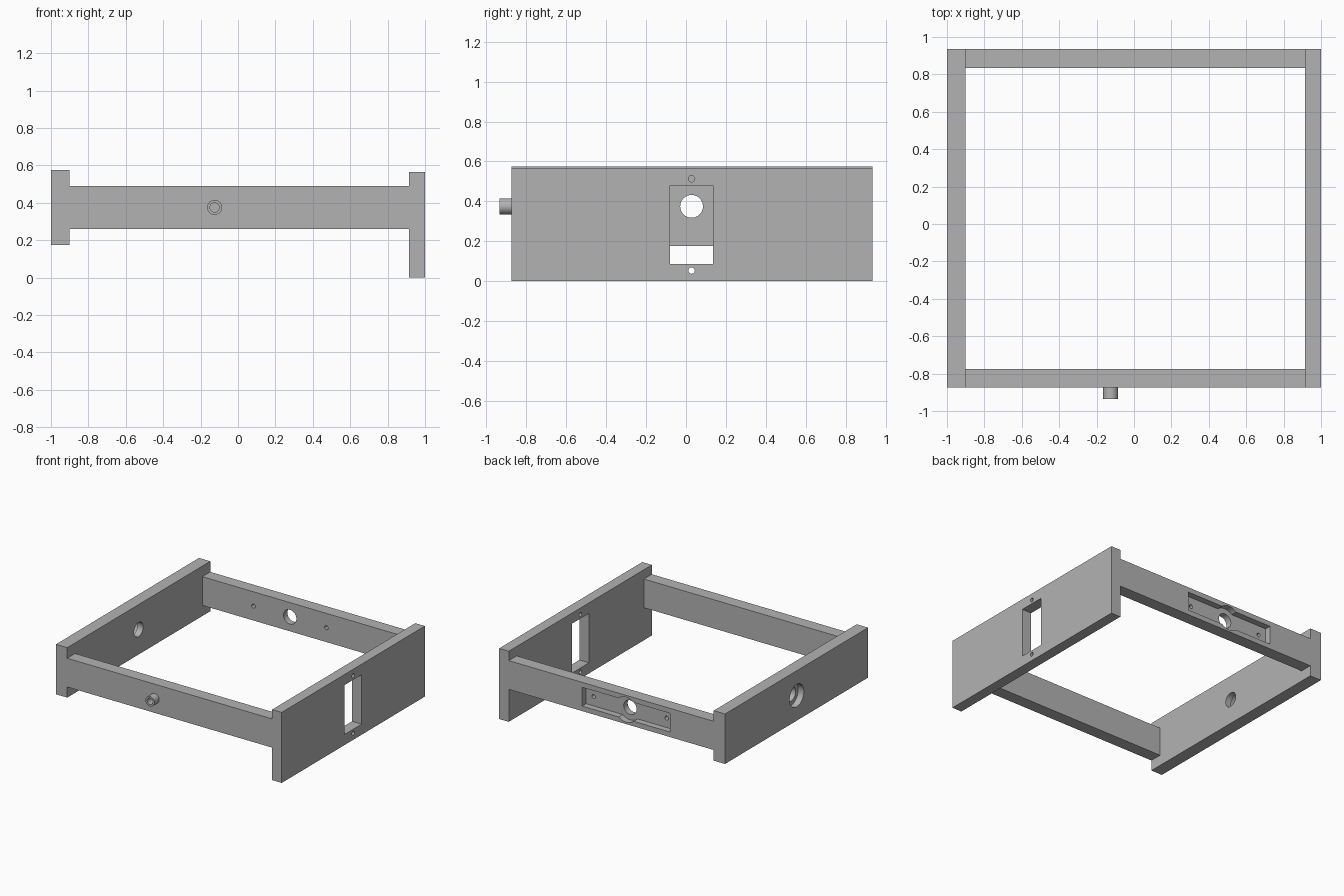
import bpy
from math import pi, radians
from mathutils import Matrix, Vector

cube = bpy.data.objects.get("Cube")
if cube:
    bpy.data.objects.remove(cube, do_unlink=True)

grey = bpy.data.materials.new("plain_grey")
grey.use_nodes = True
colour = (0.45, 0.45, 0.45, 1)
grey.diffuse_color = colour
grey.node_tree.nodes["Principled BSDF"].inputs["Base Color"].default_value = colour


def box(name, x, y, z):
    """Box from (min, max) pairs on each axis."""
    bpy.ops.mesh.primitive_cube_add(size=1)
    ob = bpy.context.object
    ob.name = name
    spans = (x, y, z)
    ob.data.transform(Matrix.Diagonal([b - a for a, b in spans] + [1]))
    ob.data.transform(Matrix.Translation([(a + b) / 2 for a, b in spans]))
    ob.data.materials.append(grey)
    return ob


def rod(name, axis, start, end, a, z, radius, sides=48):
    """Cylinder along x or y; a is the other horizontal coordinate."""
    bpy.ops.mesh.primitive_cylinder_add(vertices=sides, radius=radius, depth=end - start)
    ob = bpy.context.object
    ob.name = name
    mid = (start + end) / 2
    turn = Matrix.Rotation(pi / 2, 4, "Y" if axis == "x" else "X")
    place = Vector((mid, a, z) if axis == "x" else (a, mid, z))
    ob.data.transform(Matrix.Translation(place) @ turn)
    ob.data.materials.append(grey)
    return ob


def combine(target, operation, *tools):
    """Apply a boolean with each tool and remove the tool."""
    for tool in tools:
        tool.hide_render = True
        bpy.context.view_layer.objects.active = target
        mod = target.modifiers.new("boolean", "BOOLEAN")
        mod.operation, mod.object, mod.solver = operation, tool, "EXACT"
        bpy.ops.object.modifier_apply(modifier=mod.name)
        bpy.data.objects.remove(tool, do_unlink=True)


def finish(ob):
    bpy.ops.object.select_all(action="DESELECT")
    ob.select_set(True)
    bpy.context.view_layer.objects.active = ob
    bpy.ops.object.shade_smooth_by_angle(angle=radians(30))


FRONT, BACK = -0.875, 0.935
INNER_L, INNER_R = -0.9, 0.915
HOLE_X, HOLE_Y, HOLE_Z = -0.125, 0.028, 0.375
BAR_Z = (0.26, 0.49)

# Short side wall with a stepped round hole
short_wall = box("short_side_wall", (-1, INNER_L), (FRONT, BACK), (0.175, 0.575))
combine(short_wall, "DIFFERENCE",
        rod("bore", "x", -1.1, -0.8, HOLE_Y, HOLE_Z, 0.057),
        rod("counterbore", "x", -1.1, -0.95, HOLE_Y, HOLE_Z, 0.09))

# Tall side wall with a slot and two screw holes
tall_wall = box("tall_side_wall", (INNER_R, 1), (FRONT, BACK), (0, 0.565))
combine(tall_wall, "DIFFERENCE",
        box("slot", (0.8, 1.1), (-0.08, 0.135), (0.085, 0.48)),
        *[rod("screw", "x", 0.8, 1.1, HOLE_Y, z, 0.016, 24) for z in (0.053, 0.513)])

# Front bar with a hollow stub
front_bar = box("front_bar", (INNER_L, INNER_R), (FRONT, FRONT + 0.1), BAR_Z)
combine(front_bar, "UNION", rod("stub", "y", -0.935, -0.85, HOLE_X, HOLE_Z, 0.04))
combine(front_bar, "DIFFERENCE", rod("stub_bore", "y", -1, -0.875, HOLE_X, HOLE_Z, 0.025))

# Back bar with a round-bellied pocket, a bore and two screw holes
back_bar = box("back_bar", (INNER_L, INNER_R), (BACK - 0.1, BACK), BAR_Z)
floor = BACK - 0.05
pocket = box("pocket", (HOLE_X - 0.39, HOLE_X + 0.39), (floor, 1), (0.3, 0.45))
combine(pocket, "UNION", rod("belly", "y", floor, 1, HOLE_X, HOLE_Z, 0.1))
combine(back_bar, "DIFFERENCE", pocket,
        rod("bore", "y", 0.7, 1.1, HOLE_X, HOLE_Z, 0.057),
        *[rod("screw", "y", 0.7, 1.1, HOLE_X + s * 0.323, HOLE_Z, 0.016, 24) for s in (-1, 1)])

for part in (short_wall, tall_wall, front_bar, back_bar):
    finish(part)
